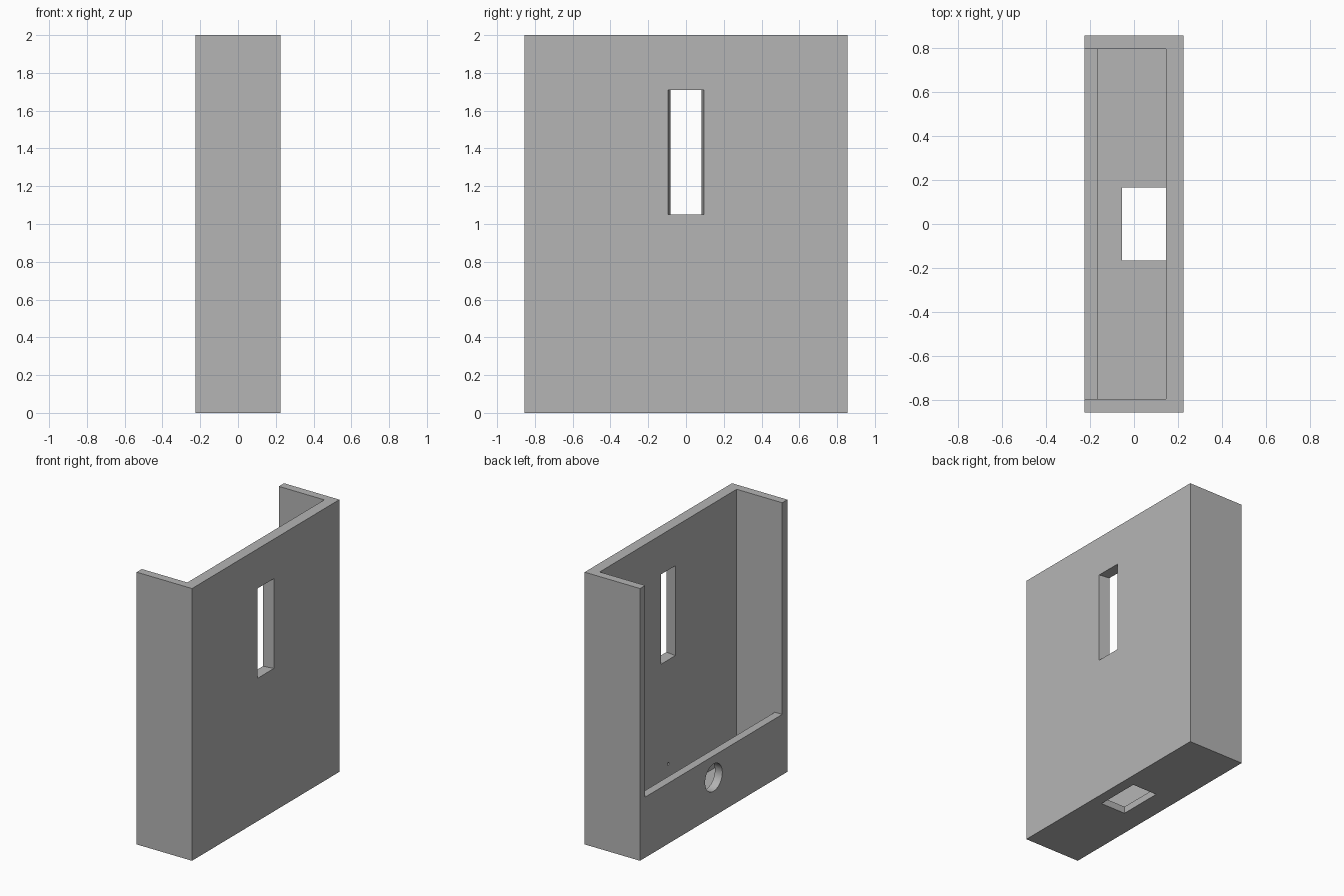
import bpy, bmesh, math
from mathutils import Matrix

if "Cube" in bpy.data.objects:
    bpy.data.objects.remove(bpy.data.objects["Cube"])

grey = bpy.data.materials.new("plain_grey")
grey.diffuse_color = (0.46, 0.46, 0.46, 1)
grey.use_nodes = True
grey.node_tree.nodes["Principled BSDF"].inputs["Base Color"].default_value = grey.diffuse_color


def finish(name, bm):
    bmesh.ops.recalc_face_normals(bm, faces=bm.faces)
    me = bpy.data.meshes.new(name)
    bm.to_mesh(me)
    bm.free()
    ob = bpy.data.objects.new(name, me)
    bpy.context.collection.objects.link(ob)
    me.materials.append(grey)
    return ob


def box(name, x0, x1, y0, y1, z0, z1, flare=0.0):
    """Box between limits; flare widens the +x end in y."""
    bm = bmesh.new()
    bmesh.ops.create_cube(bm, size=1)
    for v in bm.verts:
        right = v.co.x > 0
        grow = flare if right else 0
        v.co = (x1 if right else x0,
                y1 + grow if v.co.y > 0 else y0 - grow,
                z1 if v.co.z > 0 else z0)
    return finish(name, bm)


def rod(name, x0, x1, z, radius, sides):
    """Cylinder lying along x at y = 0."""
    bm = bmesh.new()
    turn = Matrix.Translation(((x0 + x1) / 2, 0, z)) @ Matrix.Rotation(math.pi / 2, 4, 'Y')
    bmesh.ops.create_cone(bm, cap_ends=True, segments=sides, radius1=radius,
                          radius2=radius, depth=x1 - x0, matrix=turn)
    return finish(name, bm)


# Solid block that becomes the open-topped tray
housing = box("housing", -0.225, 0.225, -0.855, 0.855, 0, 2)

cutters = [
    # main pocket, open at the top
    box("pocket_cutter", -0.165, 0.145, -0.795, 0.795, 0.05, 2.2),
    # open face above the low lip
    box("opening_cutter", -0.4, -0.1, -0.795, 0.795, 0.445, 2.3),
    # slot in the floor, flush with the back plate
    box("floor_slot_cutter", -0.055, 0.145, -0.165, 0.165, -0.2, 0.2),
    # tall window in the back plate, flaring outward
    box("window_cutter", 0.145 - 0.08, 0.225 + 0.08, -0.071, 0.071, 1.05, 1.71, 0.036),
    # round access hole in the lip
    rod("access_hole_cutter", -0.4, -0.1, 0.285, 0.1, 48),
    # tiny blind pilot hole in the back plate
    rod("pilot_hole_cutter", 0.1, 0.18, 0.285, 0.01, 16),
]

for cutter in cutters:
    mod = housing.modifiers.new(cutter.name, 'BOOLEAN')
    mod.operation = 'DIFFERENCE'
    mod.solver = 'EXACT'
    mod.object = cutter

# Bake the cuts, then remove the cutters
bpy.context.view_layer.update()
baked = bpy.data.meshes.new_from_object(
    housing.evaluated_get(bpy.context.evaluated_depsgraph_get()))
housing.modifiers.clear()
housing.data = baked
for cutter in cutters:
    bpy.data.objects.remove(cutter)

# Smooth the round holes, keep the flat edges sharp
bpy.context.view_layer.objects.active = housing
housing.select_set(True)
bpy.ops.object.shade_smooth_by_angle(angle=math.radians(30))
